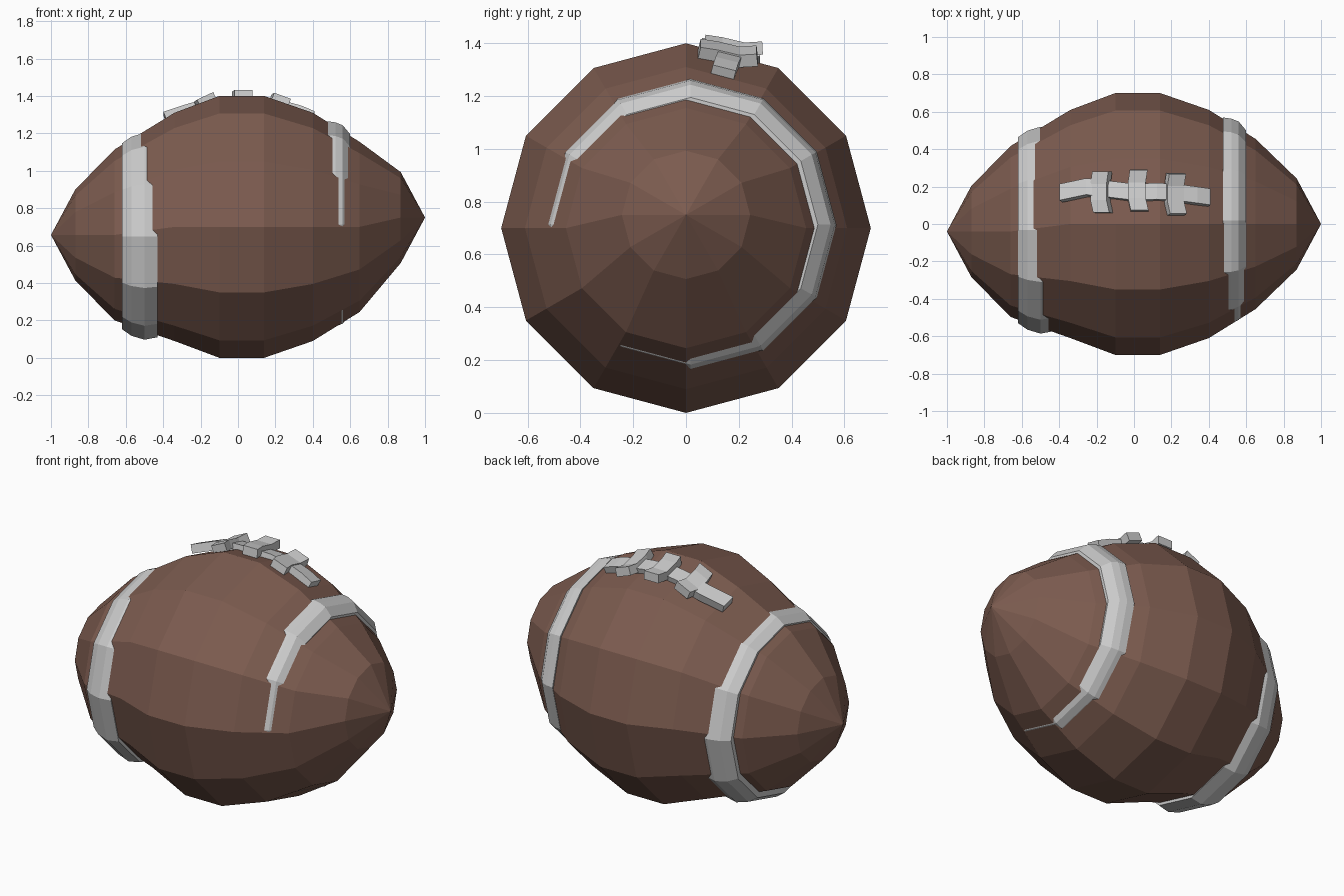
import bpy, bmesh
from math import sin, cos, pi, radians
from mathutils import Vector, Matrix

if "Cube" in bpy.data.objects:
    bpy.data.objects.remove(bpy.data.objects["Cube"])

SIDES = 12
brown = bpy.data.materials.new("brown_leather")
brown.diffuse_color = (0.20, 0.105, 0.078, 1)
brown.use_nodes = True
brown.node_tree.nodes["Principled BSDF"].inputs["Base Color"].default_value = brown.diffuse_color


def finish(bm, name, mat=None):
    bmesh.ops.remove_doubles(bm, verts=bm.verts, dist=1e-5)
    bmesh.ops.recalc_face_normals(bm, faces=bm.faces)
    me = bpy.data.meshes.new(name)
    bm.to_mesh(me)
    bm.free()
    ob = bpy.data.objects.new(name, me)
    bpy.context.collection.objects.link(ob)
    if mat:
        me.materials.append(mat)
    return ob


def bridge(bm, loops, closed=False):
    """Join consecutive vertex loops with quads."""
    pairs = list(zip(loops, loops[1:] + loops[:1]))
    for a, b in pairs if closed else pairs[:-1]:
        n = len(a)
        for i in range(n):
            bm.faces.new((a[i], a[(i + 1) % n], b[(i + 1) % n], b[i]))


def ring(bm, x, y, z, r):
    """Twelve-sided ring around the long axis."""
    return [bm.verts.new((x, y + r * sin(2 * pi * i / SIDES), z + r * cos(2 * pi * i / SIDES)))
            for i in range(SIDES)]


# Body: rings (x, centre y, centre z, radius) between two points
sections = [(-0.87, -0.04, 0.657, 0.243), (-0.66, -0.04, 0.657, 0.457),
            (-0.34, 0, 0.70, 0.61), (-0.10, 0, 0.70, 0.70), (0.14, 0, 0.70, 0.70),
            (0.40, 0, 0.70, 0.61), (0.65, 0, 0.70, 0.455), (0.87, 0, 0.75, 0.243)]
bm = bmesh.new()
loops = [ring(bm, *s) for s in sections]
bridge(bm, loops)
for loop, tip in ((loops[0], (-1, -0.04, 0.657)), (loops[-1], (1, 0, 0.75))):
    t = bm.verts.new(tip)
    for i in range(SIDES):
        bm.faces.new((loop[i], loop[(i + 1) % SIDES], t))
finish(bm, "ball_body", brown)


# Stripes: rounded bands, slightly off centre so they sink into the body
def stripe(name, y, z, profile):
    bm = bmesh.new()
    bridge(bm, [ring(bm, x, y, z, r) for x, r in profile], closed=True)
    finish(bm, name)


stripe("left_stripe", -0.033, 0.65,
       [(-0.62, 0.40), (-0.62, 0.497), (-0.57, 0.532), (-0.50, 0.553), (-0.43, 0.54), (-0.43, 0.40)])
stripe("right_stripe", 0.0175, 0.713,
       [(0.475, 0.40), (0.475, 0.552), (0.52, 0.546), (0.56, 0.53), (0.60, 0.482), (0.60, 0.40)])


# Laces: flat straps swept along a few points
def strap(name, points, side, width, thick):
    bm = bmesh.new()
    pts = [Vector(p) for p in points]
    side = Vector(side).normalized()
    loops = []
    for i, p in enumerate(pts):
        along = pts[min(i + 1, len(pts) - 1)] - pts[max(i - 1, 0)]
        up = along.cross(side).normalized()
        loops.append([bm.verts.new(p + side * a * width / 2 + up * b * thick / 2)
                      for a, b in ((-1, -1), (1, -1), (1, 1), (-1, 1))])
    bridge(bm, loops)
    bm.faces.new(loops[0])
    bm.faces.new(loops[-1])
    finish(bm, name)


strap("lace_spine",
      [(-0.39, 0.165, 1.282), (-0.25, 0.195, 1.328), (-0.12, 0.18, 1.355), (0, 0.165, 1.365),
       (0.12, 0.17, 1.36), (0.22, 0.165, 1.345), (0.33, 0.15, 1.315), (0.40, 0.14, 1.285)],
      (0, 1, -0.25), 0.09, 0.05)

# Cross laces: ends flare up off the surface
for n, (x, y, z, tilt) in enumerate([(-0.175, 0.17, 1.36, -25), (0.02, 0.18, 1.39, 0),
                                     (0.22, 0.16, 1.36, 20)]):
    shape = [(0.01, -0.11, 0.018), (-0.005, -0.045, 0.008), (-0.005, 0.04, -0.012), (0.005, 0.11, -0.008)]
    side = Matrix.Rotation(radians(tilt), 3, 'Y') @ Vector((1, 0, 0))
    strap(f"cross_lace_{n + 1}", [(x + a, y + b, z + c) for a, b, c in shape], side, 0.095, 0.05)
